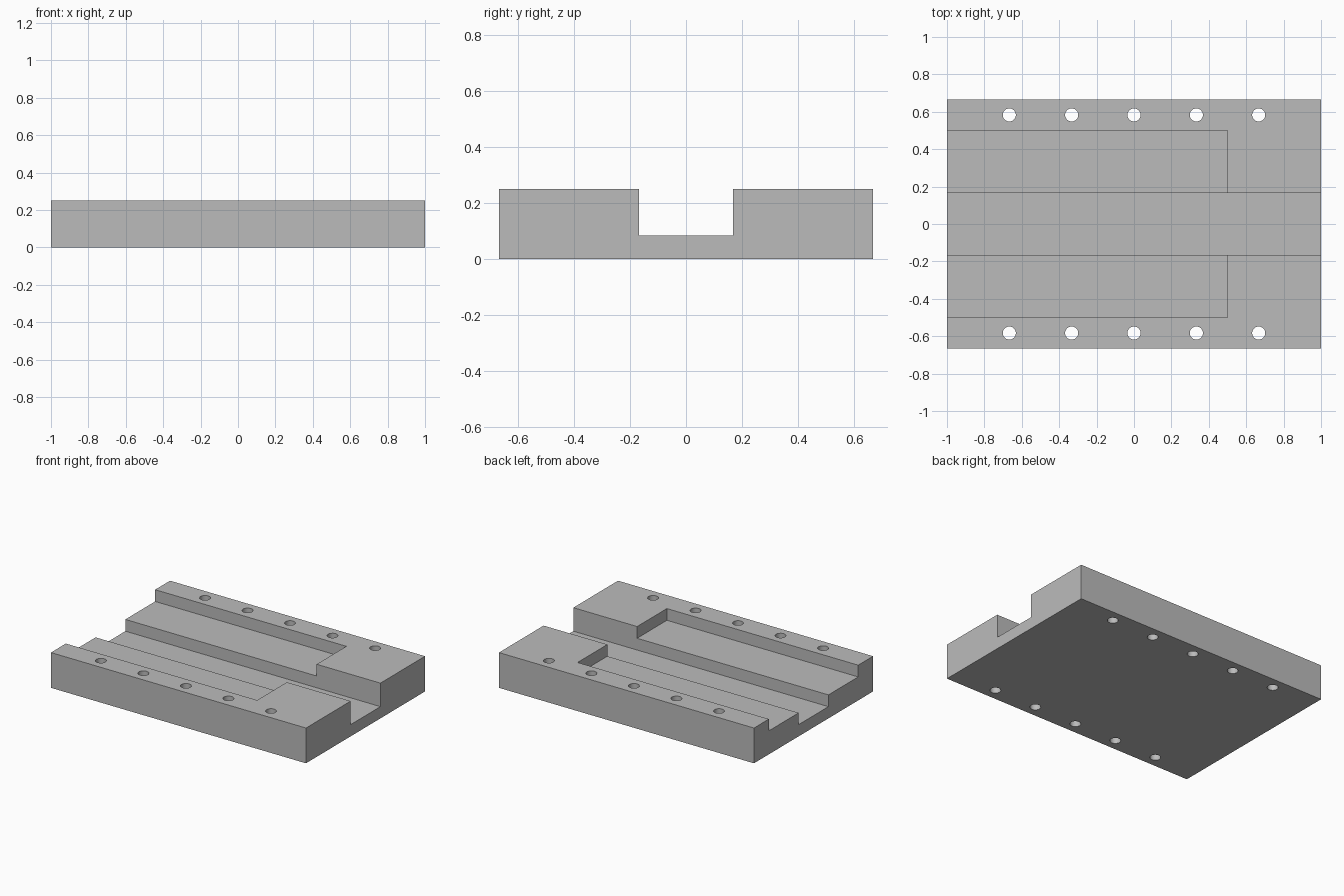
import bpy

default = bpy.data.objects.get("Cube")
if default:
    bpy.data.objects.remove(default, do_unlink=True)

LENGTH, WIDTH, HEIGHT = 2.0, 4 / 3, 0.25
STEP = HEIGHT / 3      # depth of each recess level
OVER = 0.1             # cutter overshoot

grey = bpy.data.materials.new("plain grey")
grey.use_nodes = True
grey.diffuse_color = (0.5, 0.5, 0.5, 1)
grey.node_tree.nodes["Principled BSDF"].inputs["Base Color"].default_value = (0.5, 0.5, 0.5, 1)


def box(name, low, high):
    """Box between two opposite corners."""
    centre = [(a + b) / 2 for a, b in zip(low, high)]
    bpy.ops.mesh.primitive_cube_add(size=1, location=centre)
    obj = bpy.context.object
    obj.name = name
    obj.scale = [b - a for a, b in zip(low, high)]
    bpy.ops.object.transform_apply(location=True, rotation=False, scale=True)
    obj.data.materials.append(grey)
    return obj


def cut(target, cutter):
    """Subtract the cutter from the target, then discard the cutter."""
    cutter.hide_render = True
    mod = target.modifiers.new("cut", "BOOLEAN")
    mod.operation = "DIFFERENCE"
    mod.solver = "EXACT"
    mod.object = cutter
    bpy.context.view_layer.objects.active = target
    bpy.ops.object.modifier_apply(modifier=mod.name)
    bpy.data.objects.remove(cutter, do_unlink=True)


# Solid slab
plate = box("base_plate", (-LENGTH / 2, -WIDTH / 2, 0), (LENGTH / 2, WIDTH / 2, HEIGHT))

# Wide shallow pocket, open at the right end only
cut(plate, box("pocket_cutter", (-LENGTH / 2 - OVER, -0.5, 2 * STEP), (0.5, 0.5, HEIGHT + OVER)))

# Deep central channel along the whole length
cut(plate, box("channel_cutter", (-LENGTH / 2 - OVER, -1 / 6, STEP),
               (LENGTH / 2 + OVER, 1 / 6, HEIGHT + OVER)))

# Two rows of bolt holes right through the rails
for side in (-1, 1):
    for i in range(-2, 3):
        bpy.ops.mesh.primitive_cylinder_add(vertices=32, radius=0.035, depth=1,
                                            location=(i / 3, side * 0.583, HEIGHT / 2))
        hole = bpy.context.object
        hole.name = "hole_cutter"
        hole.data.materials.append(grey)
        cut(plate, hole)

# Round hole walls, crisp edges elsewhere
bpy.ops.object.select_all(action="DESELECT")
plate.select_set(True)
bpy.context.view_layer.objects.active = plate
bpy.ops.object.shade_smooth_by_angle()
